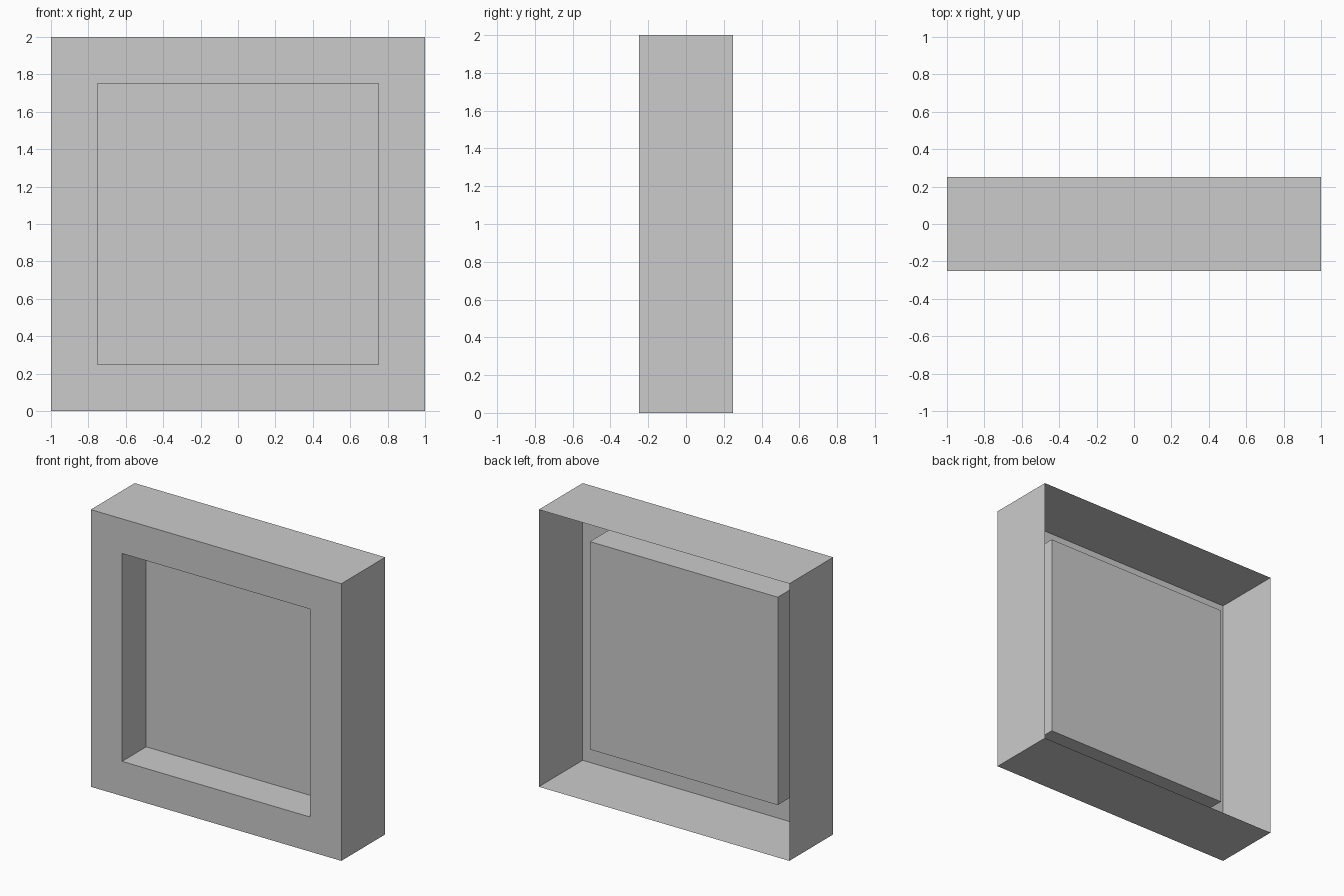
import bpy, bmesh
from mathutils import Matrix, Vector

if "Cube" in bpy.data.objects:
    bpy.data.objects.remove(bpy.data.objects["Cube"])

# Slab-shaped shell, standing on the ground
bm = bmesh.new()
bmesh.ops.create_cube(bm, size=1.0, matrix=Matrix.Translation((0, 0, 1)) @ Matrix.Diagonal((2, 0.5, 2, 1)))
bm.normal_update()

# Open back
back = [f for f in bm.faces if f.normal.y > 0.9]
bmesh.ops.delete(bm, geom=back, context='FACES_ONLY')

# Front rim, then a pocket pushed in behind it
front = next(f for f in bm.faces if f.normal.y < -0.9)
bmesh.ops.inset_region(bm, faces=[front], thickness=0.25, use_even_offset=True)
ext = bmesh.ops.extrude_discrete_faces(bm, faces=[front])
panel = ext["faces"][0]
bmesh.ops.translate(bm, verts=panel.verts, vec=Vector((0, 0.275, 0)))

mesh = bpy.data.meshes.new("recessed_frame")
bm.to_mesh(mesh)
bm.free()
obj = bpy.data.objects.new("recessed_frame", mesh)
bpy.context.collection.objects.link(obj)
